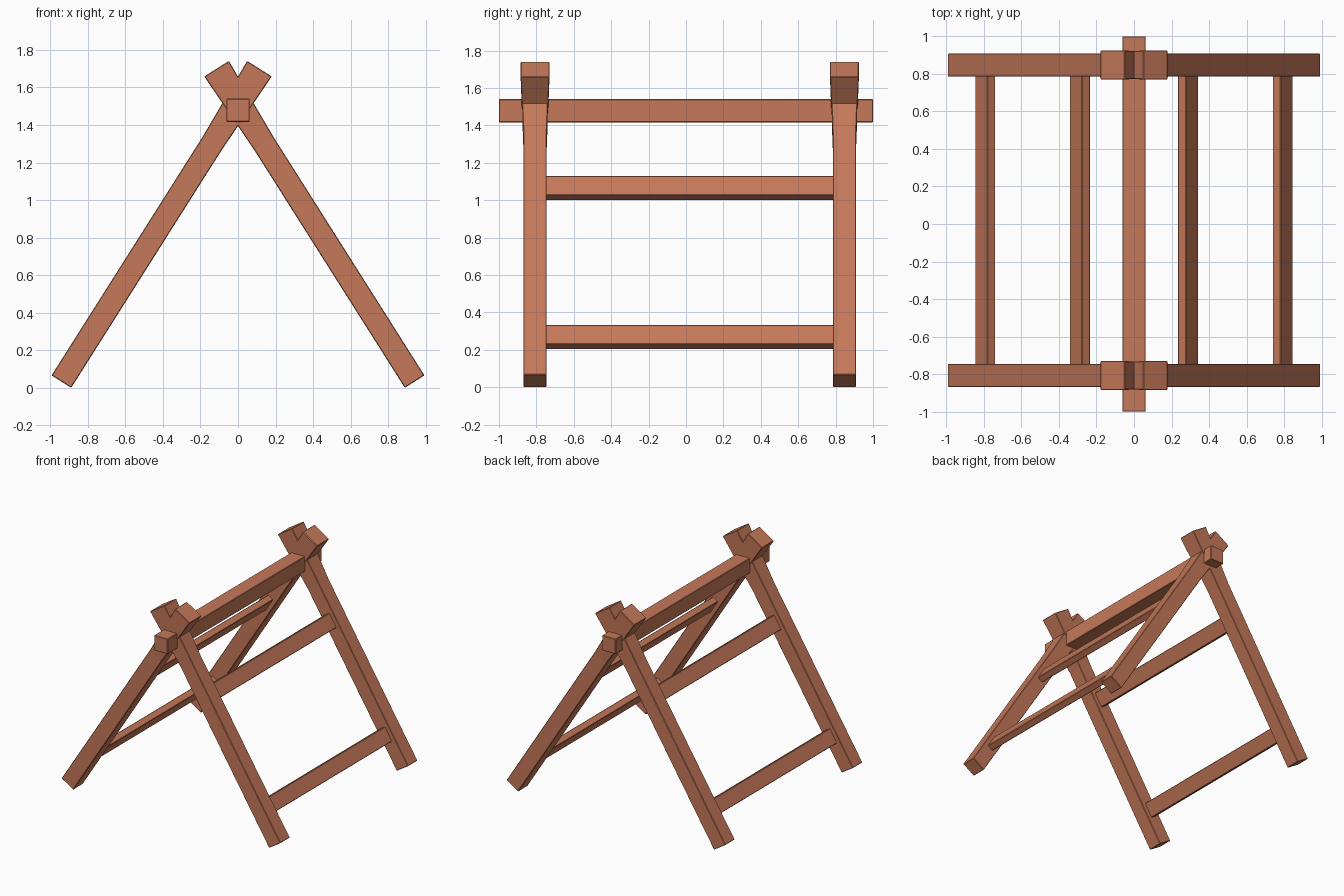
import bpy, bmesh
from mathutils import Vector

if "Cube" in bpy.data.objects:
    bpy.data.objects.remove(bpy.data.objects["Cube"])

wood = bpy.data.materials.new("reddish_wood")
wood.diffuse_color = (0.56, 0.19, 0.10, 1)
wood.use_nodes = True
wood.node_tree.nodes["Principled BSDF"].inputs["Base Color"].default_value = wood.diffuse_color


def timber(name, rings, u, v, bevel=0.004):
    """Loft rectangular rings (centre, size along u, size along v) into one beam."""
    bm = bmesh.new()
    loops = []
    for c, a, b in rings:
        loops.append([bm.verts.new(Vector(c) + u * (a / 2 * i) + v * (b / 2 * j))
                      for i, j in ((-1, -1), (1, -1), (1, 1), (-1, 1))])
    for lo, hi in zip(loops, loops[1:]):
        for k in range(4):
            n = (k + 1) % 4
            bm.faces.new((lo[k], lo[n], hi[n], hi[k]))
    bm.faces.new(loops[0])
    bm.faces.new(loops[-1])
    bmesh.ops.recalc_face_normals(bm, faces=bm.faces)
    me = bpy.data.meshes.new(name)
    bm.to_mesh(me)
    bm.free()
    me.materials.append(wood)
    ob = bpy.data.objects.new(name, me)
    bpy.context.collection.objects.link(ob)
    mod = ob.modifiers.new("worn_edges", 'BEVEL')
    mod.width = bevel
    mod.segments = 1
    mod.limit_method = 'ANGLE'
    return ob


Y = Vector((0, 1, 0))
FRONT, BACK = -0.807, 0.847      # leg planes
LEN, W, W_TOP = 1.973, 0.124, 0.155

# ridge beam
timber("ridge_beam", [((0, -1, 1.478), 0.124, 0.124), ((0, 1, 1.478), 0.124, 0.124)],
       Vector((1, 0, 0)), Vector((0, 0, 1)))

for s, side in ((-1, "left"), (1, "right")):
    along = Vector((-s * 0.535, 0, 0.845)).normalized()
    across = Vector((along.z, 0, -along.x))
    foot = Vector((s * 0.941, 0, 0.033))

    # crossed legs, flaring towards the top
    for y, end in ((FRONT, "front"), (BACK, "back")):
        base = foot + Y * y
        timber(f"{end}_{side}_leg",
               [(base, W, W), (base + along * 1.5, W, W), (base + along * LEN, W_TOP, W_TOP)],
               across, Y)

    # rungs lying in the slope of the legs
    for z, level in ((0.268, "lower"), (1.065, "upper")):
        c = foot + along * ((z - foot.z) / along.z)
        timber(f"{level}_{side}_rung",
               [(c + Y * (FRONT + 0.03), 0.122, 0.053), (c + Y * (BACK - 0.03), 0.122, 0.053)],
               along, across)
